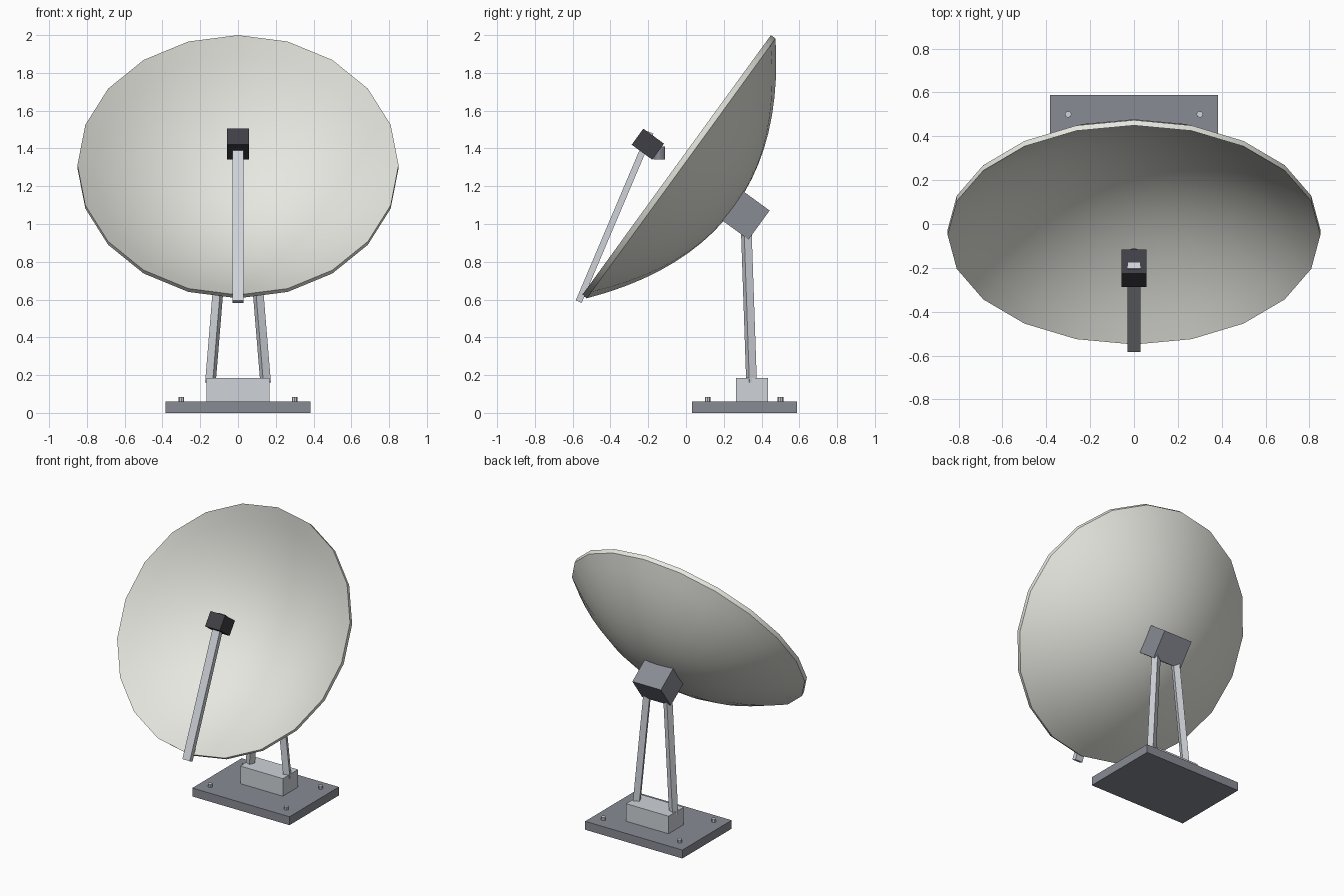
import bpy, bmesh
from math import radians
from mathutils import Matrix, Vector

if "Cube" in bpy.data.objects:
    bpy.data.objects.remove(bpy.data.objects["Cube"])


def material(name, rgb):
    m = bpy.data.materials.new(name)
    m.diffuse_color = (*rgb, 1)
    m.use_nodes = True
    m.node_tree.nodes["Principled BSDF"].inputs["Base Color"].default_value = m.diffuse_color
    return m


WHITE = material("off_white_paint", (0.80, 0.80, 0.75))
STEEL = material("light_steel", (0.62, 0.65, 0.69))
GREY = material("dark_grey_metal", (0.25, 0.26, 0.30))
BLACK = material("black_plastic", (0.05, 0.05, 0.06))

# Local dish frame: z points out of the bowl, y runs up the rim plane
DISH = Matrix.Translation((0, -0.05, 1.312)) @ Matrix.Rotation(radians(54), 4, 'X')


def finish(name, bm, mat, smooth=False):
    bmesh.ops.recalc_face_normals(bm, faces=bm.faces)
    me = bpy.data.meshes.new(name)
    bm.to_mesh(me)
    bm.free()
    me.materials.append(mat)
    if smooth:
        for p in me.polygons:
            p.use_smooth = True
        me.set_sharp_from_angle(angle=radians(30))
    ob = bpy.data.objects.new(name, me)
    bpy.context.collection.objects.link(ob)
    return ob


def box(name, size, centre, mat, frame=Matrix()):
    bm = bmesh.new()
    bmesh.ops.create_cube(bm, size=1)
    bm.transform(frame @ Matrix.Translation(centre) @ Matrix.Diagonal((*size, 1)))
    return finish(name, bm, mat)


def beam(name, a, b, width, depth, mat):
    a, b = Vector(a), Vector(b)
    frame = Matrix.Translation((a + b) / 2) @ (b - a).to_track_quat('Z', 'Y').to_matrix().to_4x4()
    return box(name, (width, depth, (b - a).length), (0, 0, 0), mat, frame)


def cylinder(name, r, z0, z1, x, y, mat, sides):
    bm = bmesh.new()
    bmesh.ops.create_cone(bm, cap_ends=True, segments=sides, radius1=r, radius2=r, depth=z1 - z0)
    bm.transform(Matrix.Translation((x, y, (z0 + z1) / 2)))
    return finish(name, bm, mat, True)


# Parabolic bowl: inner and outer curves joined at the rim, spun in 20 steps
R, DEPTH, THICK, RINGS = 0.85, 0.35, 0.03, 10
radii = [R * i / RINGS for i in range(RINGS + 1)]
inner = [(r, DEPTH * ((r / R) ** 2 - 1)) for r in radii]
outer = [(r, z - THICK) for r, z in reversed(inner)]
bm = bmesh.new()
vs = [bm.verts.new((r, 0, z)) for r, z in inner + outer]
es = [bm.edges.new(pair) for pair in zip(vs, vs[1:])]
bmesh.ops.spin(bm, geom=vs + es, cent=(0, 0, 0), axis=(0, 0, 1),
               angle=radians(360), steps=20, use_duplicate=False)
bmesh.ops.remove_doubles(bm, verts=bm.verts, dist=1e-4)
bm.transform(DISH)
finish("dish", bm, WHITE, True)

# Mount behind the dish, in the dish frame
box("rear_mount", (0.225, 0.19, 0.18), (0, 0, -0.45), GREY, DISH)

# Feed arm, receiver box and feed horn
beam("feed_arm", (0, -0.568, 0.589), (0, -0.188, 1.485), 0.058, 0.034, STEEL)
box("receiver_box", (0.116, 0.105, 0.135), (0, 0, 0.188), BLACK, DISH)
cylinder("feed_horn", 0.031, 1.342, 1.41, 0, -0.141, GREY, 12)

# Base plate, block and bolts
box("base_plate", (0.765, 0.555, 0.06), (0, 0.31, 0.03), GREY)
box("base_block", (0.335, 0.17, 0.13), (0, 0.35, 0.12), STEEL)
for x in (-0.3, 0.3):
    for y in (0.115, 0.5):
        cylinder("bolt", 0.015, 0.05, 0.083, x, y, STEEL, 8)

# Two support legs leaning inward
for side, s in (("left", -1), ("right", 1)):
    beam(side + "_leg", (s * 0.146, 0.347, 0.16), (s * 0.077, 0.318, 1.0), 0.043, 0.043, STEEL)
